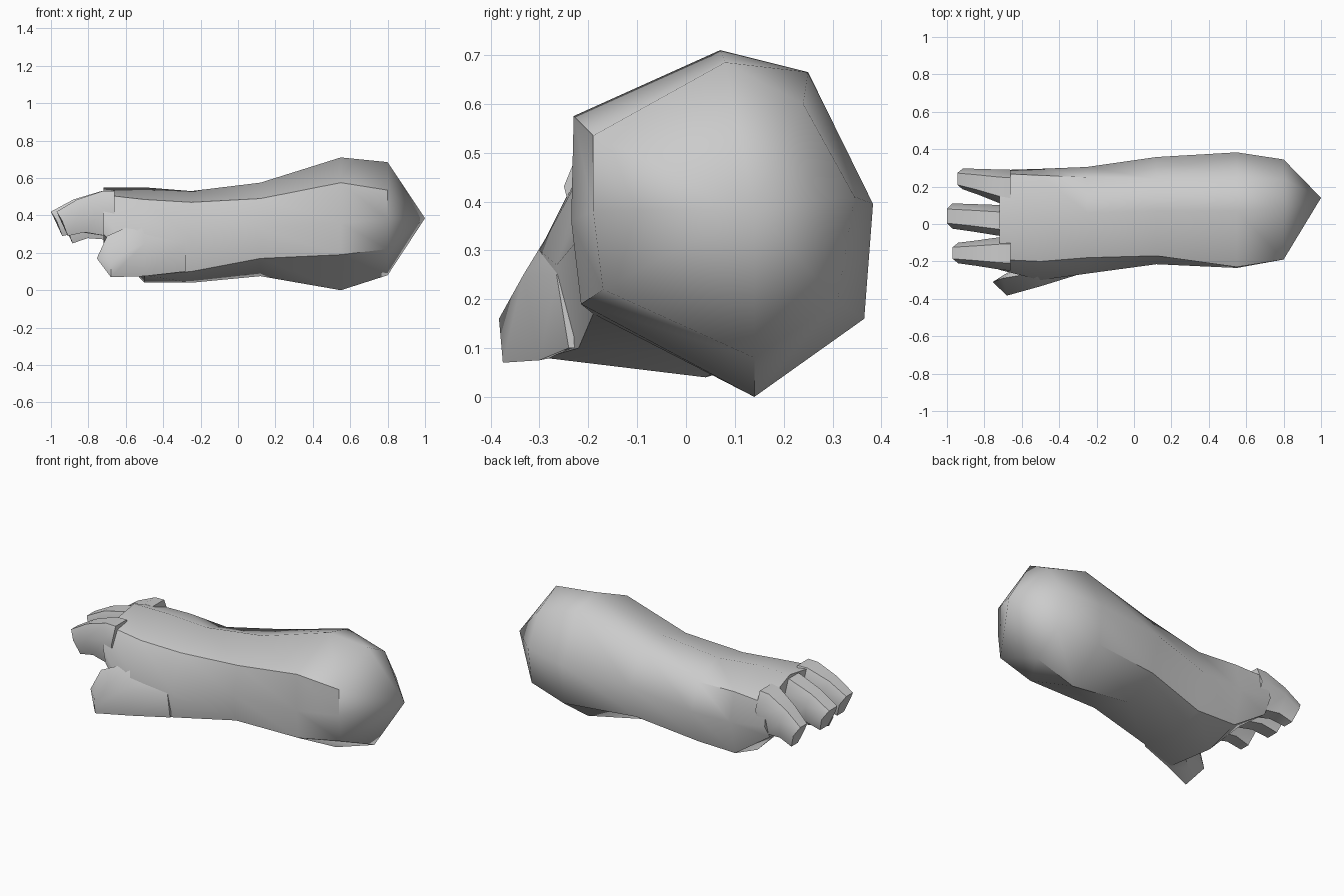
import bpy, bmesh

if "Cube" in bpy.data.objects:
    bpy.data.objects.remove(bpy.data.objects["Cube"])


def loft(name, rings, tip=None):
    """Skin a list of equal-length point rings; close the end on a tip point if given."""
    bm = bmesh.new()
    loops = [[bm.verts.new(p) for p in ring] for ring in rings]
    n = len(loops[0])
    for a, b in zip(loops, loops[1:]):
        for i in range(n):
            j = (i + 1) % n
            bm.faces.new((a[i], a[j], b[j], b[i]))
    bm.faces.new(loops[0])
    if tip:
        t = bm.verts.new(tip)
        for i in range(n):
            bm.faces.new((loops[-1][i], loops[-1][(i + 1) % n], t))
    else:
        bm.faces.new(loops[-1])
    bmesh.ops.recalc_face_normals(bm, faces=bm.faces)
    me = bpy.data.meshes.new(name)
    bm.to_mesh(me)
    bm.free()
    ob = bpy.data.objects.new(name, me)
    bpy.context.collection.objects.link(ob)
    bpy.ops.object.select_all(action='DESELECT')
    ob.select_set(True)
    bpy.context.view_layer.objects.active = ob
    bpy.ops.object.shade_smooth_by_angle(angle=0.85)
    return ob


# Forearm and palm: (y, z) sections from the knuckles to the elbow
sections = {
    -0.72: [(.03, .27), (.24, .25), (.288, .33), (.27, .46), (.05, .55), (-.19, .51), (-.245, .41), (-.22, .30)],
    -0.50: [(.04, .04), (.25, .10), (.295, .30), (.26, .47), (.05, .55), (-.20, .485), (-.30, .30), (-.29, .08)],
    -0.25: [(.04, .04), (.24, .10), (.305, .30), (.25, .46), (.06, .53), (-.18, .47), (-.265, .27), (-.22, .10)],
    0.12: [(.10, .075), (.30, .17), (.358, .37), (.24, .55), (.07, .575), (-.17, .49), (-.215, .33), (-.19, .17)],
    0.55: [(.14, .0), (.365, .16), (.383, .395), (.25, .665), (.07, .71), (-.23, .575), (-.235, .36), (-.215, .19)],
    0.80: [(.14, .08), (.31, .195), (.345, .41), (.24, .60), (.08, .685), (-.19, .535), (-.19, .38), (-.17, .22)],
}
loft("forearm_and_palm", [[(x, y, z) for y, z in pts] for x, pts in sections.items()],
     tip=(1.0, .14, .385))


# Fingers: tapered, bent at the middle joint, with a slanted blunt end
def finger(name, base, tip, reach, drop):
    rings = []
    for k, xt, xb, zt, zb in ((0, -.66, -.66, .53, .27), (.15, -.73, -.71, .53, .29),
                              (.65, -.88, -.84, .485, .31), (1, -1.0, -.94, .42, .29)):
        y0, y1 = (a + (b - a) * k for a, b in zip(base, tip))
        s = reach * k
        d = drop * (0.4 + 0.6 * k)
        c = (y1 - y0) * 0.22
        xm, zm = (xt + xb) / 2, zb + (zt - zb) * 0.62
        rings.append([(xb + s, y0 + c, zb - d), (xb + s, y1 - c, zb - d), (xm + s, y1, zm - d),
                      (xt + s, y1 - c, zt - d), (xt + s, y0 + c, zt - d), (xm + s, y0, zm - d)])
    return loft(name, rings)


finger("index_finger", (-.25, -.065), (-.21, -.10), .03, 0.0)
finger("middle_finger", (-.07, .10), (-.025, .11), 0.0, 0.0)
finger("outer_finger", (.095, .29), (.185, .297), .055, .04)

# Thumb: springs from the lower palm edge and points forward and outward
thumb = [
    [(-.28, -.24, .10), (-.28, -.02, .10), (-.28, -.02, .28), (-.28, -.20, .34), (-.28, -.265, .25)],
    [(-.50, -.30, .075), (-.50, -.17, .10), (-.54, -.17, .28), (-.52, -.26, .37), (-.50, -.333, .25)],
    [(-.68, -.375, .07), (-.61, -.27, .10), (-.66, -.25, .24), (-.70, -.29, .29), (-.68, -.383, .16)],
]
loft("thumb", thumb, tip=(-.755, -.31, .17))
